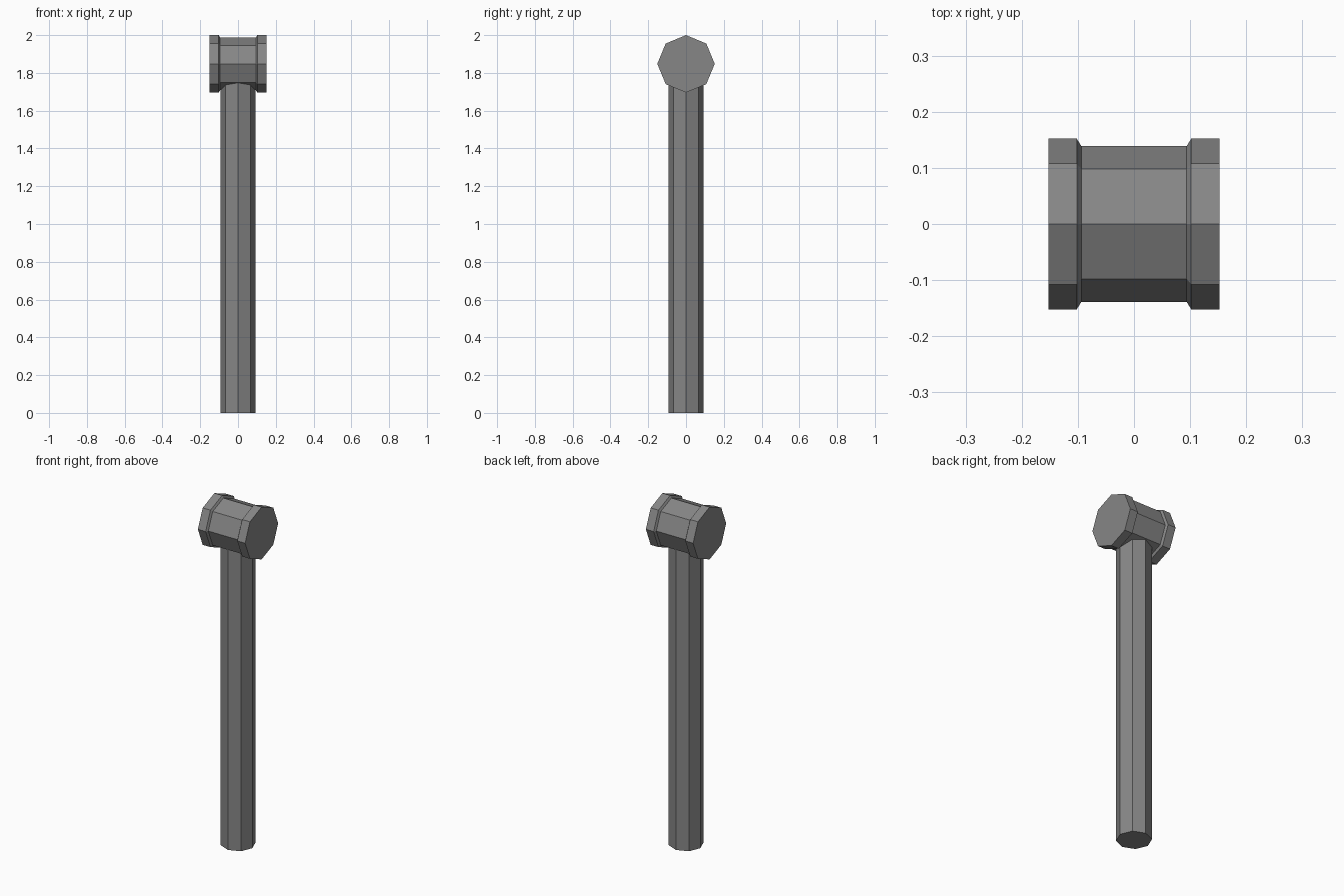
import bpy, bmesh, math
from mathutils import Matrix

if "Cube" in bpy.data.objects:
    bpy.data.objects.remove(bpy.data.objects["Cube"])

SIDES = 8
HEAD_Z = 1.848

grey = bpy.data.materials.new("plain grey")
grey.diffuse_color = (0.24, 0.24, 0.24, 1)
grey.use_nodes = True
grey.node_tree.nodes["Principled BSDF"].inputs["Base Color"].default_value = grey.diffuse_color


def lathe(name, profile, matrix):
    """Closed flat-sided solid from (radius, height) rings."""
    bm = bmesh.new()
    rings = []
    for r, h in profile:
        angles = [2 * math.pi * i / SIDES for i in range(SIDES)]
        rings.append([bm.verts.new((r * math.cos(a), r * math.sin(a), h)) for a in angles])
    for low, high in zip(rings, rings[1:]):
        for i in range(SIDES):
            j = (i + 1) % SIDES
            bm.faces.new((low[i], low[j], high[j], high[i]))
    bm.faces.new(rings[0][::-1])
    bm.faces.new(rings[-1])
    bm.transform(matrix)
    bmesh.ops.recalc_face_normals(bm, faces=bm.faces)
    mesh = bpy.data.meshes.new(name)
    bm.to_mesh(mesh)
    bm.free()
    mesh.materials.append(grey)
    obj = bpy.data.objects.new(name, mesh)
    bpy.context.collection.objects.link(obj)
    return obj


# Long octagonal handle, its top hidden in the head
lathe("handle", [(0.093, 0), (0.093, 1.8)], Matrix.Identity(4))

# Hammer head along x: two wide striking ends with a narrower waist
half = [(0.152, 0.152), (0.152, 0.102), (0.139, 0.094)]
profile = [(r, -x) for r, x in half] + [(r, x) for r, x in reversed(half)]
lathe("hammer_head", profile,
      Matrix.Translation((0, 0, HEAD_Z)) @ Matrix.Rotation(math.pi / 2, 4, 'Y'))
